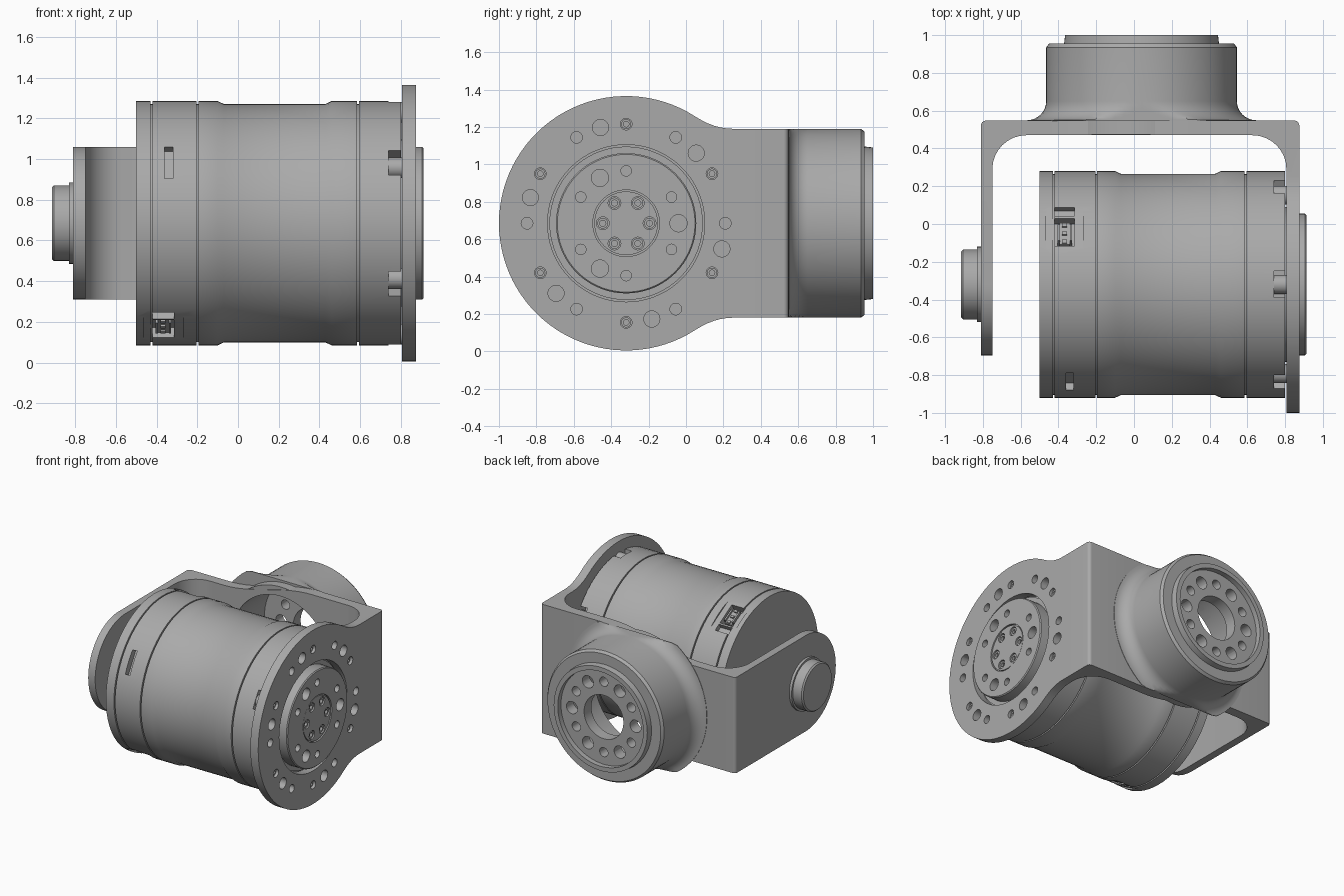
import bpy, bmesh
from math import sin, cos, pi, radians, sqrt
from mathutils import Matrix, Vector

if "Cube" in bpy.data.objects:
    bpy.data.objects.remove(bpy.data.objects["Cube"])

metal = bpy.data.materials.new("grey metal")
metal.use_nodes = True
GREY = (0.4, 0.4, 0.4, 1)
metal.diffuse_color = GREY
metal.node_tree.nodes["Principled BSDF"].inputs["Base Color"].default_value = GREY

MID = 0.685                          # height of both axes
MOTOR = Vector((0, -0.32, MID))      # motor axis runs along x
BOSS = Vector((0.04, 0, MID))        # boss axis runs along y


def to_object(bm, name):
    bmesh.ops.remove_doubles(bm, verts=bm.verts, dist=1e-5)
    bmesh.ops.recalc_face_normals(bm, faces=bm.faces)
    mesh = bpy.data.meshes.new(name)
    bm.to_mesh(mesh)
    bm.free()
    mesh.materials.append(metal)
    obj = bpy.data.objects.new(name, mesh)
    bpy.context.collection.objects.link(obj)
    return obj


def point(axis, centre, along, radius, angle):
    """Point around an x or y axis."""
    c, s = radius * cos(angle), radius * sin(angle)
    return centre + Vector((along, c, s) if axis == "x" else (c, along, s))


def lathe(name, axis, centre, profile, segments=72, closed=False, clamp=None):
    """Spin (along, radius) pairs; clamp limits the height either side of the axis."""
    bm = bmesh.new()
    rings = []
    for along, radius in profile:
        ring = []
        for i in range(segments):
            p = point(axis, centre, along, radius, 2 * pi * i / segments)
            if clamp:
                p.z = min(max(p.z, centre.z - clamp), centre.z + clamp)
            ring.append(bm.verts.new(p))
        rings.append(ring)
    pairs = list(zip(rings, rings[1:])) + ([(rings[-1], rings[0])] if closed else [])
    for a, b in pairs:
        for i in range(segments):
            j = (i + 1) % segments
            bm.faces.new((a[i], a[j], b[j], b[i]))
    return to_object(bm, name)


def add_rod(bm, axis, centre, start, end, radius, segments=24):
    spin = Matrix.Rotation(pi / 2, 4, "Y" if axis == "x" else "X")
    mid = point(axis, centre, (start + end) / 2, 0, 0)
    bmesh.ops.create_cone(bm, cap_ends=True, segments=segments, radius1=radius,
                          radius2=radius, depth=end - start,
                          matrix=Matrix.Translation(mid) @ spin)


def add_box(bm, x0, x1, r0, r1, width, degrees, shift=0):
    """Box on the motor skin: x range, radial range, tangential width."""
    place = Matrix.Translation(MOTOR) @ Matrix.Rotation(radians(degrees), 4, "X")
    place = place @ Matrix.Translation(((x0 + x1) / 2, (r0 + r1) / 2, shift))
    bmesh.ops.create_cube(bm, size=1, matrix=place @ Matrix.Diagonal((x1 - x0, r1 - r0, width, 1)))


def cut(obj, bm):
    cutter = to_object(bm, "cutter")
    cutter.hide_render = True
    mod = obj.modifiers.new("cut", "BOOLEAN")
    mod.operation, mod.solver, mod.object = "DIFFERENCE", "EXACT", cutter
    bpy.context.view_layer.update()
    mesh = bpy.data.meshes.new_from_object(obj.evaluated_get(bpy.context.evaluated_depsgraph_get()))
    obj.modifiers.clear()
    obj.data = mesh
    bpy.data.objects.remove(cutter)


def ring_of(bm, axis, centre, count, first, ring, start, end, radius):
    for i in range(count):
        spot = point(axis, centre, 0, ring, radians(first + 360 * i / count))
        add_rod(bm, axis, spot, start, end, radius)


# Bracket: one strip lofted through both arms and the back, each station (outer, inner, half height)
stations = []
for i in range(33):                                  # right arm, large round end
    a = radians(123) * i / 32
    stations.append(((0.875, -0.32 - 0.68 * cos(a)), (0.807, -0.32 - 0.68 * cos(a)), 0.68 * sin(a)))
for i in range(1, 7):                                # blend into the straight part
    t = i / 6
    y = 0.05 + 0.2 * t
    stations.append(((0.875, y), (0.807, y), 0.505 + 0.066 * (1 - t) ** 2))
for i in range(9):                                   # right corner
    a = pi / 2 * i / 8
    stations.append(((0.85 + 0.025 * cos(a), 0.522 + 0.025 * sin(a)),
                     (0.627 + 0.18 * cos(a), 0.29 + 0.18 * sin(a)), 0.505))
for i in range(1, 20):                               # back, narrowing to the left
    x = 0.6 - 1.14 * i / 20
    t = min(max((0.3 - x) / 0.75, 0), 1)
    stations.append(((x, 0.547), (x, 0.47), 0.505 - 0.13 * t * t * (3 - 2 * t)))
for i in range(9):                                   # left corner
    a = pi / 2 * (1 + i / 8)
    stations.append(((-0.785 + 0.025 * cos(a), 0.522 + 0.025 * sin(a)),
                     (-0.57 + 0.18 * cos(a), 0.29 + 0.18 * sin(a)), 0.375))
for i in range(25):                                  # left arm, small round end
    a = pi / 2 * (1 - i / 24)
    y = -0.32 - 0.375 * cos(a)
    stations.append(((-0.81, y), (-0.75, y), 0.375 * sin(a)))

bm = bmesh.new()
loops = [[bm.verts.new((p[0], p[1], MID + s * h)) for p, s in ((o, 1), (n, 1), (n, -1), (o, -1))]
         for o, n, h in stations]
for a, b in zip(loops, loops[1:]):
    for i in range(4):
        j = (i + 1) % 4
        bm.faces.new((a[i], a[j], b[j], b[i]))
bmesh.ops.dissolve_degenerate(bm, dist=1e-5, edges=bm.edges)
bracket = to_object(bm, "bracket")

holes = bmesh.new()
add_rod(holes, "x", MOTOR, 0.7, 1, 0.42, 72)
ring_of(holes, "x", MOTOR, 12, 0, 0.53, 0.7, 1, 0.031)
ring_of(holes, "x", MOTOR, 6, 45, 0.53, 0.7, 1, 0.043)
add_rod(holes, "y", BOSS, 0.3, 0.7, 0.42, 72)
cut(bracket, holes)

# Hollow boss on the back with a filleted foot and a drilled end wall
fillet = [(0.65 - 0.1 * cos(pi / 16 * i), 0.605 - 0.1 * sin(pi / 16 * i)) for i in range(9)]
boss = lathe("boss", "y", BOSS,
             [(0.475, 0.42), (0.475, 0.49), (0.545, 0.49), (0.545, 0.605)] + fillet +
             [(0.935, 0.505), (0.955, 0.49), (0.955, 0.41), (1, 0.405), (1, 0.37),
              (0.96, 0.37), (0.96, 0.17), (0.87, 0.17), (0.87, 0.42)],
             closed=True, clamp=0.505)
holes = bmesh.new()
ring_of(holes, "y", BOSS, 6, 0, 0.275, 0.8, 1.1, 0.048)
ring_of(holes, "y", BOSS, 6, 30, 0.275, 0.8, 1.1, 0.036)
cut(boss, holes)

# Bearing cap on the left arm
cap = lathe("bearing_cap", "x", MOTOR,
            [(-0.79, 0), (-0.79, 0.2), (-0.83, 0.2), (-0.83, 0.185), (-0.905, 0.185),
             (-0.915, 0.175), (-0.915, 0)])


# Motor body with seam grooves and a slightly slimmer middle
def groove(x):
    return [(x - 0.005, 0.6), (x - 0.005, 0.585), (x + 0.005, 0.585), (x + 0.005, 0.6)]


motor = lathe("motor_body", "x", MOTOR,
              [(-0.5, 0), (-0.5, 0.6)] + groove(-0.425) + groove(-0.2) +
              [(-0.1, 0.6), (-0.07, 0.586), (0.43, 0.586), (0.46, 0.6)] + groove(0.59) +
              [(0.8, 0.6), (0.8, 0)])
pads, pockets = bmesh.new(), bmesh.new()
for angle in (60, 240):                              # connector recesses
    add_box(pads, -0.465, -0.27, 0.588, 0.7, 0.3, angle)
    add_box(pockets, -0.42, -0.315, 0.53, 0.7, 0.17, angle, 0.02)
    add_box(pockets, -0.42, -0.315, 0.55, 0.7, 0.055, angle, -0.105)
add_box(pockets, -0.36, -0.32, 0.55, 0.7, 0.18, 150)  # cable slot
for i in range(6):                                   # screw notches
    add_box(pockets, 0.74, 0.85, 0.52, 0.7, 0.14, 30 + 60 * i)
cut(motor, pads)
cut(motor, pockets)

# Connector sockets and pins
bm = bmesh.new()
for angle in (60, 240):
    add_box(bm, -0.395, -0.34, 0.52, 0.57, 0.13, angle, 0.02)
    for x in (-0.405, -0.34):
        add_box(bm, x, x + 0.012, 0.52, 0.585, 0.1, angle, 0.02)
    for shift in (-0.03, 0.02, 0.07):
        add_box(bm, -0.38, -0.355, 0.52, 0.58, 0.02, angle, shift)
connectors = to_object(bm, "connectors")

# Output flange with a central hub
flange = lathe("output_flange", "x", MOTOR,
               [(0.78, 0), (0.78, 0.41), (0.82, 0.41), (0.82, 0.375), (0.905, 0.375), (0.912, 0.368),
                (0.912, 0.178), (0.895, 0.178), (0.895, 0.17), (0.908, 0.17), (0.908, 0)])
holes = bmesh.new()
ring_of(holes, "x", MOTOR, 3, 0, 0.28, 0.85, 1, 0.046)
ring_of(holes, "x", MOTOR, 6, 30, 0.28, 0.86, 1, 0.028)
ring_of(holes, "x", MOTOR, 6, 0, 0.125, 0.88, 1, 0.034)
cut(flange, holes)

# Socket screws in the hub and the plate, and screw shanks in the notches
parts = [bracket, boss, cap, motor, connectors, flange]
for i in range(6):
    for name, ring, top, size, turn in (("hub_screw", 0.125, 0.9, 0.029, 0),
                                        ("plate_screw", 0.53, 0.855, 0.027, 30)):
        spot = point("x", MOTOR, top, ring, radians(turn + 60 * i))
        parts.append(lathe(name, "x", spot, [(-0.04, 0), (-0.04, size), (0, size), (0, size * 0.55),
                                             (-0.02, size * 0.55), (-0.02, 0)], 18))
    spot = point("x", MOTOR, 0, 0.545, radians(30 + 60 * i))
    parts.append(lathe("notch_screw", "x", spot, [(0.73, 0), (0.73, 0.05), (0.81, 0.05), (0.81, 0)], 24))

# Smooth shading with crisp edges
bpy.ops.object.select_all(action="DESELECT")
for part in parts:
    part.select_set(True)
bpy.context.view_layer.objects.active = bracket
bpy.ops.object.shade_smooth_by_angle(angle=radians(30))
